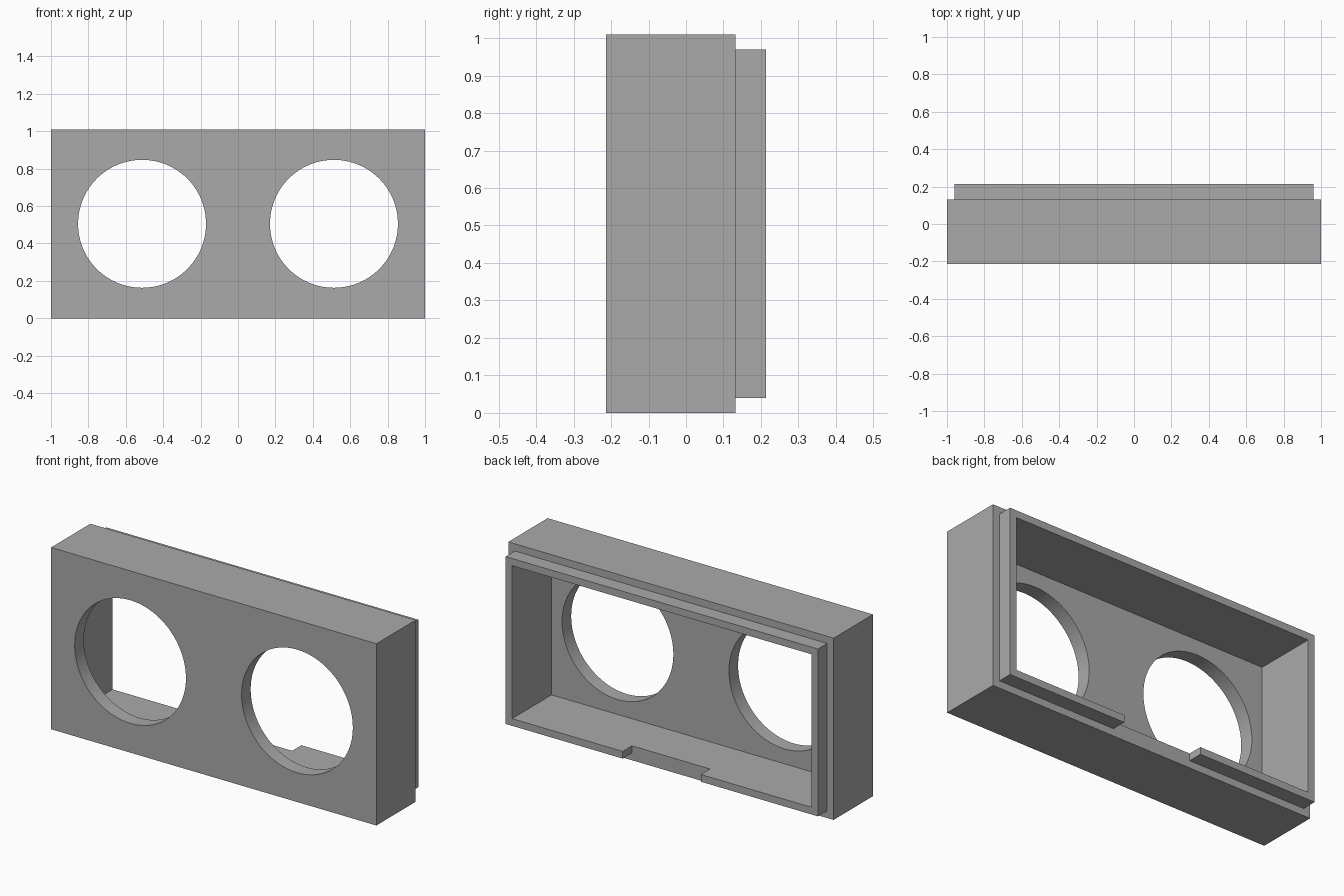
import bpy
import math

cube = bpy.data.objects.get("Cube")
if cube:
    bpy.data.objects.remove(cube, do_unlink=True)

grey = bpy.data.materials.new("plain grey")
grey.use_nodes = True
colour = (0.4, 0.4, 0.4, 1)
grey.diffuse_color = colour
grey.node_tree.nodes["Principled BSDF"].inputs["Base Color"].default_value = colour


def box(name, half_width, y0, y1, z0, z1):
    """Box centred on x = 0."""
    bpy.ops.mesh.primitive_cube_add(size=1, location=(0, (y0 + y1) / 2, (z0 + z1) / 2))
    ob = bpy.context.object
    ob.name = name
    ob.scale = (2 * half_width, y1 - y0, z1 - z0)
    bpy.ops.object.transform_apply(location=True, rotation=True, scale=True)
    ob.data.materials.append(grey)
    return ob


def combine(target, tool, operation):
    """Apply a boolean to the target and discard the tool."""
    mod = target.modifiers.new(tool.name, "BOOLEAN")
    mod.operation = operation
    mod.solver = "EXACT"
    mod.object = tool
    bpy.context.view_layer.objects.active = target
    bpy.ops.object.modifier_apply(modifier=mod.name)
    bpy.data.objects.remove(tool, do_unlink=True)


HEIGHT, FRONT, STEP, BACK = 1.01, -0.213, 0.132, 0.213
WALL, LIP = 0.08, 0.04

# Outer case with the narrower lip behind it
case = box("twin_opening_case", 1, FRONT, STEP, 0, HEIGHT)
combine(case, box("rear_lip", 1 - LIP, 0, BACK, LIP, HEIGHT - LIP), "UNION")

# Hollow interior, open at the back
combine(case, box("cavity", 1 - WALL, FRONT + WALL, 0.4, WALL, HEIGHT - WALL), "DIFFERENCE")

# Gap in the bottom of the lip
combine(case, box("lip_gap", 0.24, STEP, 0.4, 0.01, 0.2), "DIFFERENCE")

# Two round openings through the front wall
for side in (-1, 1):
    bpy.ops.mesh.primitive_cylinder_add(
        vertices=96, radius=0.342, depth=0.3,
        location=(side * 0.513, FRONT, HEIGHT / 2), rotation=(math.pi / 2, 0, 0))
    opening = bpy.context.object
    opening.data.materials.append(grey)
    combine(case, opening, "DIFFERENCE")

# Round walls smooth, box edges sharp
bpy.ops.object.select_all(action="DESELECT")
case.select_set(True)
bpy.context.view_layer.objects.active = case
bpy.ops.object.shade_smooth_by_angle(angle=math.radians(30))
